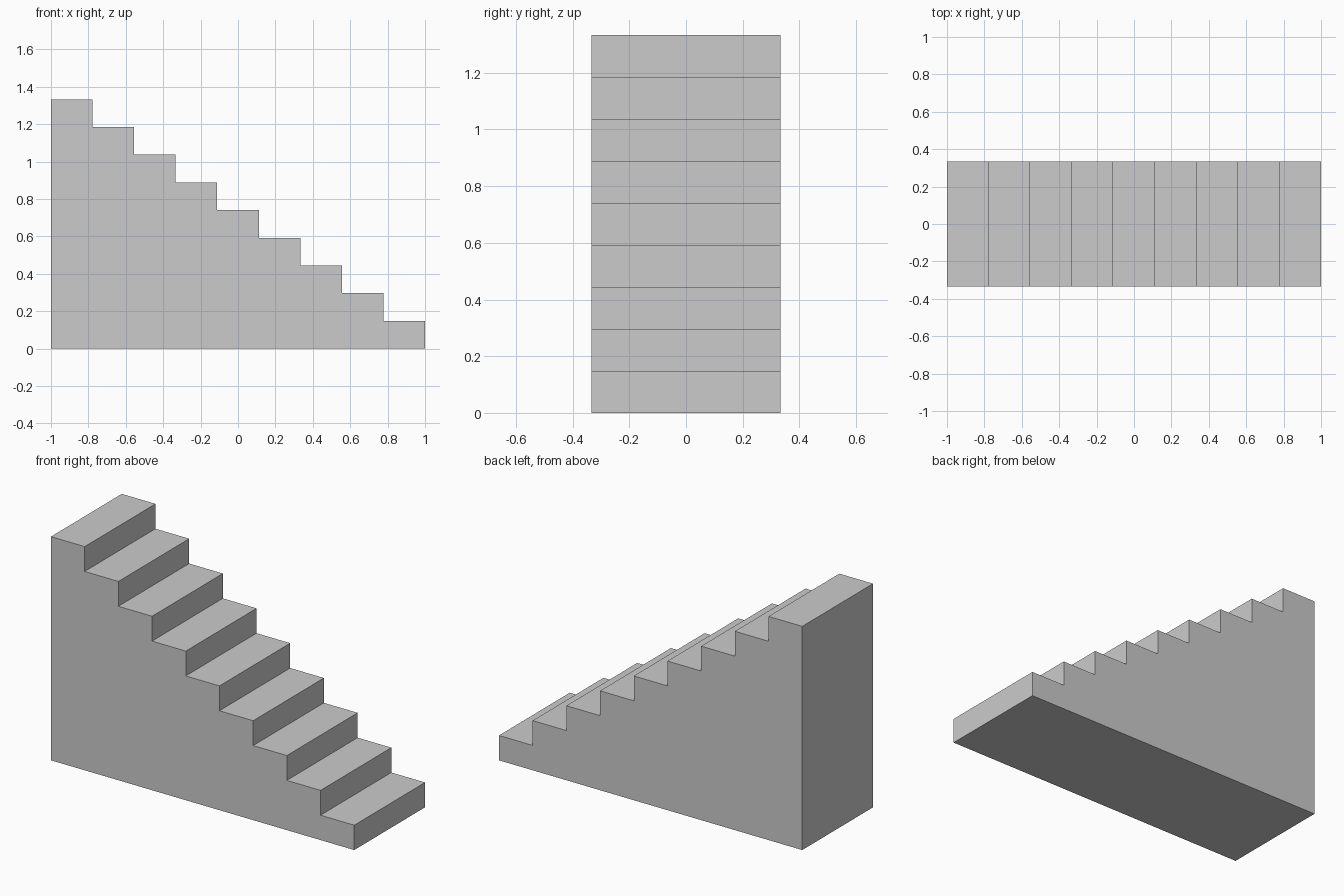
import bpy, bmesh

if "Cube" in bpy.data.objects:
    bpy.data.objects.remove(bpy.data.objects["Cube"])

STEPS = 9
LENGTH, HEIGHT, WIDTH = 2.0, 4 / 3, 2 / 3
tread, riser = LENGTH / STEPS, HEIGHT / STEPS

# Stepped side profile (x, z): up the back, then down the steps to the front
profile = [(-LENGTH / 2, 0)]
for i in range(STEPS):
    z = HEIGHT - i * riser
    profile.append((-LENGTH / 2 + i * tread, z))
    profile.append((-LENGTH / 2 + (i + 1) * tread, z))
profile.append((LENGTH / 2, 0))

# Solid staircase: profile extruded across the width
bm = bmesh.new()
side = bm.faces.new([bm.verts.new((x, -WIDTH / 2, z)) for x, z in profile])
ext = bmesh.ops.extrude_face_region(bm, geom=[side], use_keep_orig=True)
moved = [v for v in ext["geom"] if isinstance(v, bmesh.types.BMVert)]
bmesh.ops.translate(bm, verts=moved, vec=(0, WIDTH, 0))
bmesh.ops.recalc_face_normals(bm, faces=bm.faces)

mesh = bpy.data.meshes.new("staircase")
bm.to_mesh(mesh)
bm.free()
bpy.context.collection.objects.link(bpy.data.objects.new("staircase", mesh))
